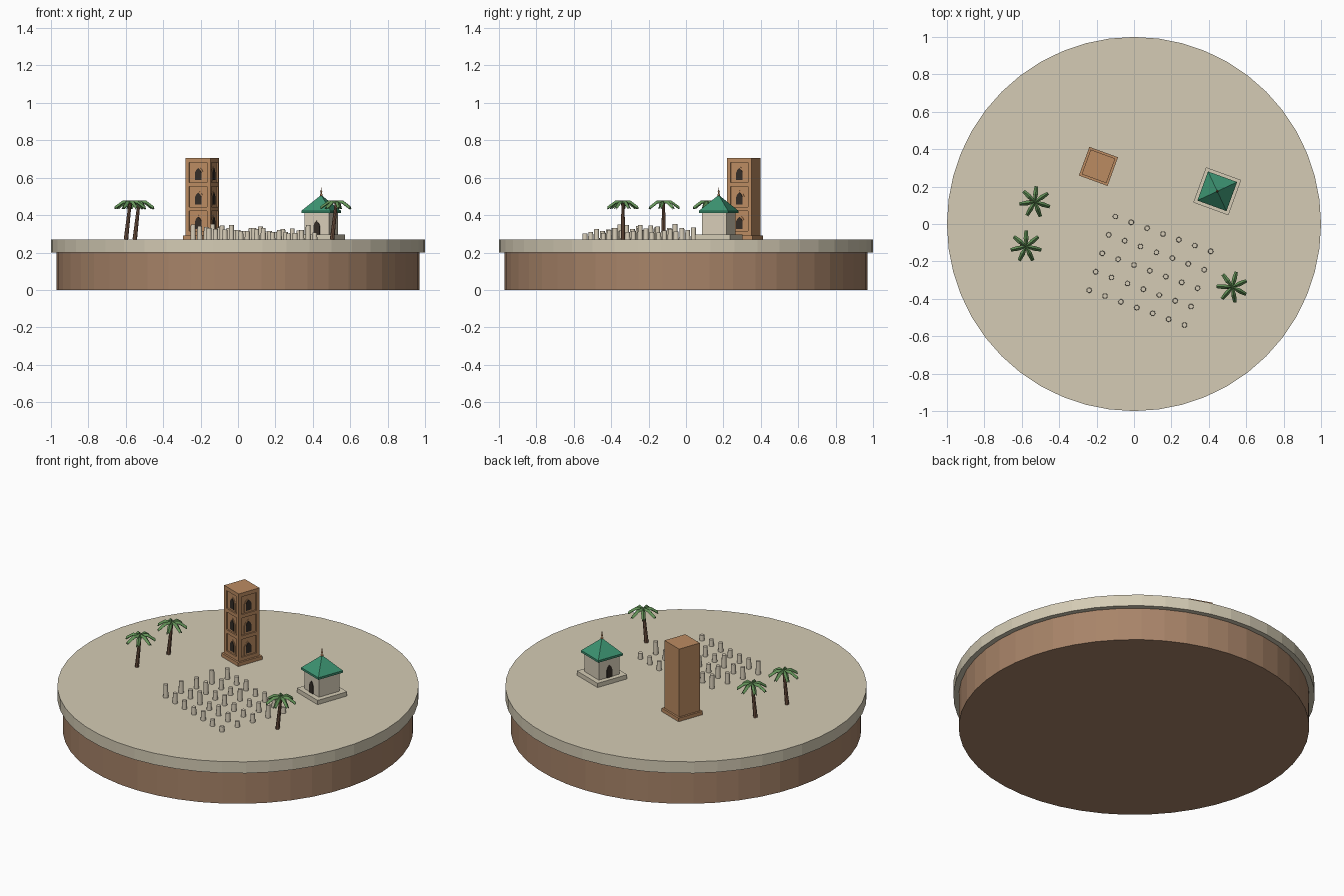
import bpy, bmesh, math
from mathutils import Matrix, Vector

if "Cube" in bpy.data.objects:
    bpy.data.objects.remove(bpy.data.objects["Cube"], do_unlink=True)


def material(name, *rgb):
    m = bpy.data.materials.new(name)
    m.use_nodes = True
    m.diffuse_color = (*rgb, 1)
    m.node_tree.nodes["Principled BSDF"].inputs["Base Color"].default_value = (*rgb, 1)
    return m


SAND = material("sand", 0.66, 0.6, 0.46)
EARTH = material("earth brown", 0.39, 0.23, 0.14)
BRICK = material("brick", 0.5, 0.26, 0.12)
STONE = material("pale stone", 0.68, 0.61, 0.48)
GREEN = material("green tile", 0.045, 0.29, 0.165)
DARK = material("dark opening", 0.035, 0.026, 0.02)
TRUNK = material("palm bark", 0.19, 0.1, 0.06)
LEAF = material("palm leaf", 0.13, 0.3, 0.1)

GROUND = 0.27
TURN = math.radians(-20)      # the buildings and the column grid share this turn


def finish(name, bm, mat, place=Matrix(), smooth=False):
    bmesh.ops.transform(bm, matrix=place, verts=bm.verts)
    bmesh.ops.recalc_face_normals(bm, faces=bm.faces)
    mesh = bpy.data.meshes.new(name)
    bm.to_mesh(mesh)
    bm.free()
    mesh.materials.append(mat)
    ob = bpy.data.objects.new(name, mesh)
    bpy.context.collection.objects.link(ob)
    if smooth:
        bpy.ops.object.select_all(action='DESELECT')
        ob.select_set(True)
        bpy.context.view_layer.objects.active = ob
        bpy.ops.object.shade_smooth_by_angle(angle=math.radians(40))
    return ob


def box(name, x, y, z0, z1, sx, sy, mat, place):
    bm = bmesh.new()
    local = Matrix.Translation((x, y, (z0 + z1) / 2)) @ Matrix.Diagonal((sx, sy, z1 - z0, 1))
    bmesh.ops.create_cube(bm, size=1, matrix=local)
    return finish(name, bm, mat, place)


def cone(name, bottom, top, r0, r1, sides, mat, place=Matrix(), smooth=False):
    bottom, top = Vector(bottom), Vector(top)
    axis = top - bottom
    spin = Vector((0, 0, 1)).rotation_difference(axis).to_matrix().to_4x4()
    bm = bmesh.new()
    bmesh.ops.create_cone(bm, cap_ends=True, segments=sides, radius1=r0, radius2=r1,
                          depth=axis.length,
                          matrix=Matrix.Translation((bottom + top) / 2) @ spin)
    return finish(name, bm, mat, place, smooth)


def pointed_arch(name, width, z0, height, y, mat, place):
    """Thin pointed plate standing just in front of a wall at -y."""
    w = width / 2
    profile = [(-w, 0), (w, 0), (w, 0.62), (w * 0.65, 0.83), (0, 1), (-w * 0.65, 0.83), (-w, 0.62)]
    bm = bmesh.new()
    face = bm.faces.new([bm.verts.new((x, -y, z0 + t * height)) for x, t in profile])
    out = bmesh.ops.extrude_face_region(bm, geom=[face])["geom"]
    bmesh.ops.translate(bm, vec=(0, -0.004, 0),
                        verts=[v for v in out if isinstance(v, bmesh.types.BMVert)])
    return finish(name, bm, mat, place)


def site(x, y):
    return Matrix.Translation((x, y, GROUND)) @ Matrix.Rotation(TURN, 4, 'Z')


def facing(place, quarter):
    return place @ Matrix.Rotation(quarter * math.pi / 2, 4, 'Z')


# Round base
cone("earth_base", (0, 0, 0), (0, 0, 0.2), 0.97, 0.97, 48, EARTH)
cone("sand_plate", (0, 0, 0.2), (0, 0, GROUND), 1, 1, 48, SAND)

# Brick tower, with panelled storeys on its front and left faces
tower = site(-0.19, 0.308)
box("tower_plinth", 0, 0, 0, 0.022, 0.163, 0.163, BRICK, tower)
box("tower_core", -0.004, 0.004, 0.02, 0.43, 0.132, 0.132, BRICK, tower)
box("tower_cap", 0, 0, 0.425, 0.436, 0.14, 0.14, BRICK, tower)
for side, quarter in (("front", 0), ("left", 1)):
    wall = facing(tower, quarter)
    for edge in (-1, 1):
        box(f"tower_{side}_pilaster", edge * 0.06, -0.065, 0.02, 0.43, 0.02, 0.01, BRICK, wall)
    for level in range(4):
        z = 0.022 + level * 0.13
        box(f"tower_{side}_band", 0, -0.065, z, z + 0.022, 0.12, 0.01, BRICK, wall)
    for level in range(3):
        z = 0.057 + level * 0.13
        pointed_arch(f"tower_{side}_window_surround", 0.054, z - 0.008, 0.082, 0.06, BRICK, wall)
        pointed_arch(f"tower_{side}_window", 0.036, z, 0.064, 0.063, DARK, wall)

# Shrine with a pyramid roof
shrine = site(0.445, 0.175)
box("shrine_plinth", 0, 0, 0, 0.026, 0.2, 0.2, SAND, shrine)
box("shrine_walls", 0, 0, 0.026, 0.145, 0.14, 0.14, STONE, shrine)
box("shrine_eave", 0, 0, 0.14, 0.153, 0.165, 0.165, GREEN, shrine)
roof_place = shrine @ Matrix.Rotation(math.pi / 4, 4, 'Z')
cone("shrine_roof", (0, 0, 0.153), (0, 0, 0.235), 0.117, 0.004, 4, GREEN, roof_place)
cone("shrine_finial", (0, 0, 0.225), (0, 0, 0.278), 0.005, 0.002, 8, BRICK, shrine)
for z, r in ((0.238, 0.008), (0.255, 0.006)):
    bead = bmesh.new()
    bmesh.ops.create_uvsphere(bead, u_segments=8, v_segments=6, radius=r,
                              matrix=Matrix.Translation((0, 0, z)))
    finish("finial_bead", bead, BRICK, shrine, True)
for side, quarter in (("front", 0), ("right", 3)):
    pointed_arch(f"shrine_{side}_door", 0.036, 0.026, 0.074, 0.07, DARK, facing(shrine, quarter))

# Grid of broken columns, heights in thousandths by row
heights = [(65, 50, 60, 42, 55, 48, 36),
           (82, 60, 45, 70, 40, 58, 78),
           (66, 74, 50, 62, 45, 40, 50),
           (72, 55, 78, 45, 60, 50, 35),
           (80, 62, 52, 46, 55, 40, 32)]
for row, line in enumerate(heights):
    for col, h in enumerate(line):
        foot = Vector((-0.1 + 0.085 * col - 0.035 * row, 0.04 - 0.031 * col - 0.0985 * row, GROUND))
        cone("column", foot, foot + Vector((0, 0, h / 1000)), 0.0145, 0.0125, 12, STONE, smooth=True)


# Palms: leaning trunk and seven drooping ridged fronds
def palm(x, y, start):
    top = Vector((x, y, GROUND + 0.195))
    cone("palm_trunk", (x - 0.022, y, GROUND), top, 0.012, 0.008, 8, TRUNK, smooth=True)
    bm = bmesh.new()
    for k in range(7):
        spin = Matrix.Rotation(math.radians(start) + k * math.tau / 7, 4, 'Z')
        rows = []
        for out, half, z in ((0, 0.005, 0.008), (0.042, 0.013, 0.008), (0.084, 0.009, -0.022)):
            ribs = ((-half, -0.009), (0, 0.004), (half, -0.009))
            rows.append([bm.verts.new(spin @ Vector((out, s, z + dz))) for s, dz in ribs])
        for a, b in zip(rows, rows[1:]):
            for i in range(2):
                bm.faces.new((a[i], b[i], b[i + 1], a[i + 1]))
    crown = finish("palm_crown", bm, LEAF, Matrix.Translation(top))
    thick = crown.modifiers.new("thickness", 'SOLIDIFY')
    thick.thickness = 0.005


palm(-0.53, 0.118, 85)
palm(-0.577, -0.12, 90)
palm(0.525, -0.337, 75)
